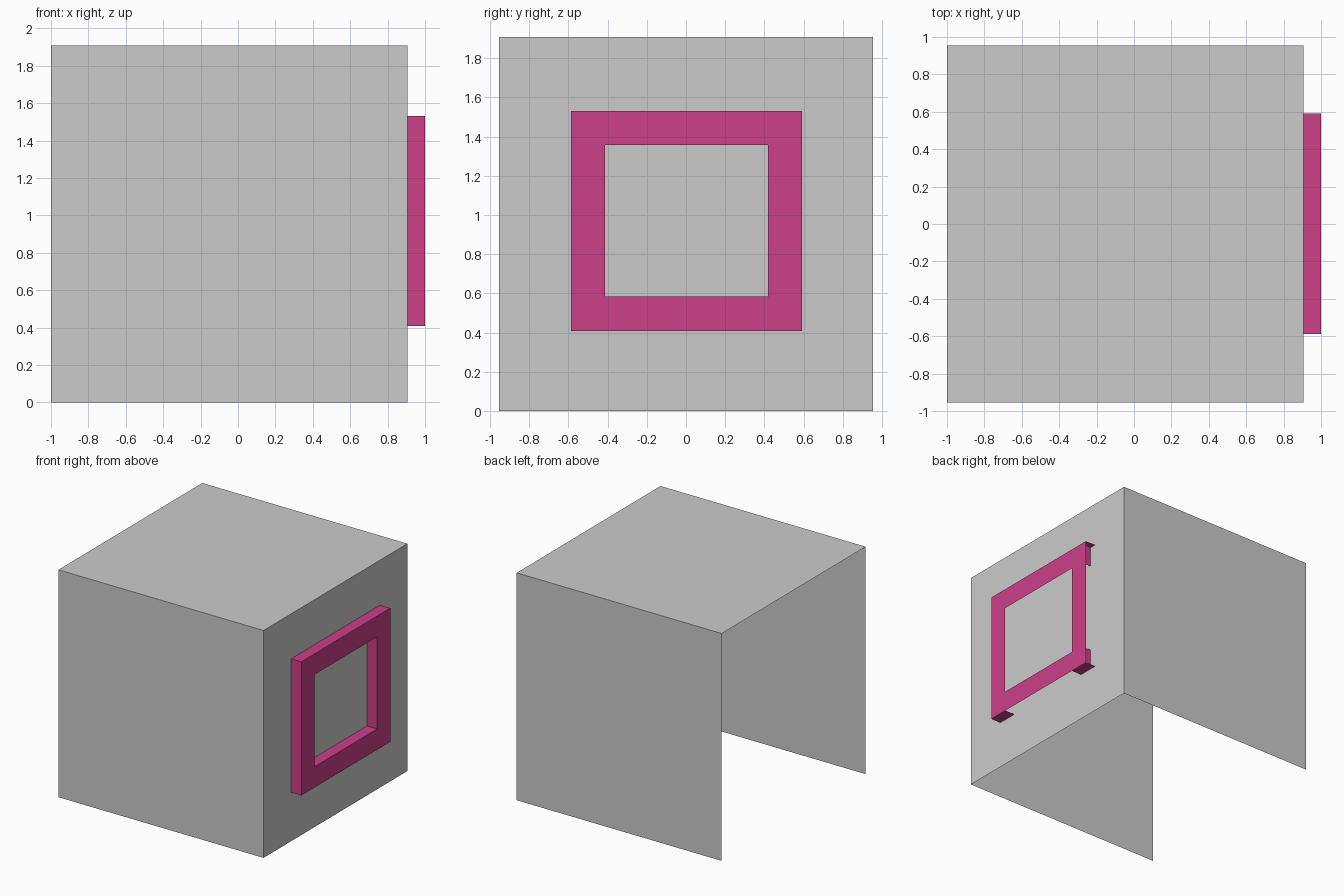
import bpy, bmesh
from mathutils import Vector

if "Cube" in bpy.data.objects:
    bpy.data.objects.remove(bpy.data.objects["Cube"])

pink = bpy.data.materials.new("pink")
pink.diffuse_color = (0.60, 0.05, 0.25, 1)
pink.use_nodes = True
pink.node_tree.nodes["Principled BSDF"].inputs["Base Color"].default_value = pink.diffuse_color


def open_box(name, lo, hi, missing, mat=None):
    """Box between two corners, leaving out the faces whose directions are listed."""
    lo, hi = Vector(lo), Vector(hi)
    bm = bmesh.new()
    bmesh.ops.create_cube(bm, size=1)
    dirs = [Vector(d) for d in missing]
    gone = [f for f in bm.faces if any(f.normal.dot(d) > 0.9 for d in dirs)]
    bmesh.ops.delete(bm, geom=gone, context='FACES')
    bmesh.ops.scale(bm, vec=hi - lo, verts=bm.verts)
    bmesh.ops.translate(bm, vec=(lo + hi) / 2, verts=bm.verts)
    mesh = bpy.data.meshes.new(name)
    bm.to_mesh(mesh)
    bm.free()
    if mat:
        mesh.materials.append(mat)
    obj = bpy.data.objects.new(name, mesh)
    bpy.context.collection.objects.link(obj)
    return obj


LEFT, BACK, DOWN = (-1, 0, 0), (0, 1, 0), (0, 0, -1)
WALL_X, FACE_X, BAR = 0.905, 1.0, 0.174

# Block shell, open at the left and underneath
open_box("block_shell", (-1, -0.954, 0), (WALL_X, 0.954, 1.909), [LEFT, DOWN])

# Upright frame bars, open against the wall and towards the back
for name, y in (("front", -0.587), ("back", 0.418)):
    open_box(f"frame_post_{name}", (WALL_X, y, 0.409), (FACE_X, y + BAR, 1.531),
             [LEFT, BACK], pink)

# Level frame bars, open against the wall and underneath, ending inside the back post
for name, z in (("lower", 0.409), ("upper", 1.357)):
    open_box(f"frame_rail_{name}", (WALL_X, -0.585, z), (FACE_X - 0.0005, 0.538, z + BAR + 0.0005),
             [LEFT, DOWN], pink)
